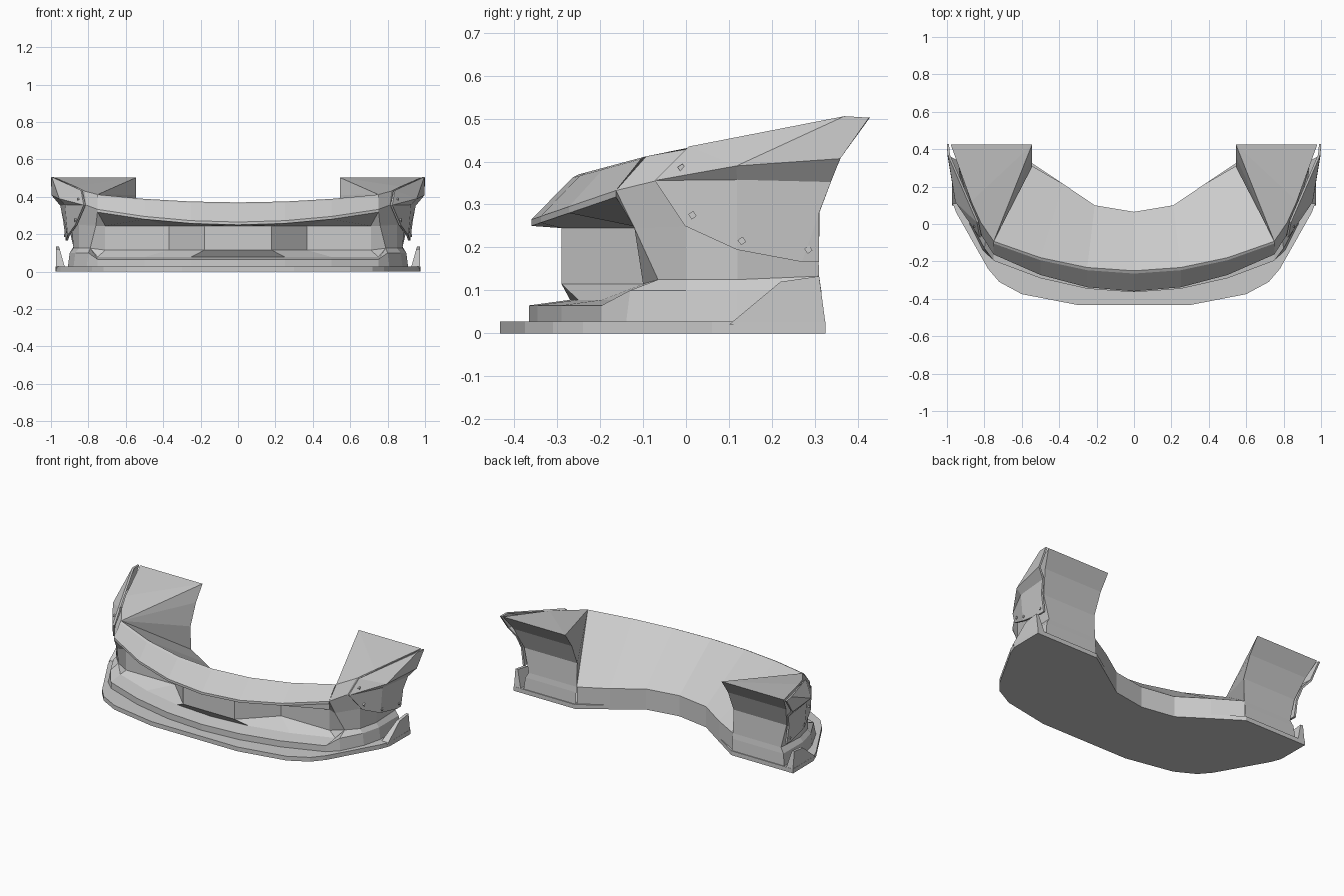
import bpy
import bmesh
from mathutils import Matrix, Vector

default_cube = bpy.data.objects.get("Cube")
if default_cube:
    bpy.data.objects.remove(default_cube, do_unlink=True)

# One flat paint for everything
paint = bpy.data.materials.new("primer grey")
paint.use_nodes = True
GREY = (0.6, 0.6, 0.6, 1)
paint.diffuse_color = GREY
paint.node_tree.nodes["Principled BSDF"].inputs["Base Color"].default_value = GREY

STATIONS = (0, .25, .5, .75)
INNER_X = .545


def arc(depth, sweep, height, rise=0):
    """Row of points across the half width, swept back and up parabolically."""
    return [(x, depth + sweep * x * x, height + rise * x * x) for x in STATIONS]


def face(bm, *points):
    return bm.faces.new([bm.verts.new(p) for p in points])


def loft(bm, *rows):
    """Skin neighbouring rows of points with quads."""
    for lower, upper in zip(rows, rows[1:]):
        for i in range(len(lower) - 1):
            face(bm, lower[i], lower[i + 1], upper[i + 1], upper[i])


def prism(bm, bottom, top):
    """Closed solid between two matching outlines."""
    face(bm, *bottom)
    face(bm, *top)
    loft(bm, bottom + bottom[:1], top + top[:1])


def finish(name, bm, thickness=0):
    """Weld the half mesh, mirror it and paint it."""
    bmesh.ops.remove_doubles(bm, verts=bm.verts, dist=.001)
    bmesh.ops.dissolve_degenerate(bm, edges=bm.edges, dist=.0005)
    bmesh.ops.recalc_face_normals(bm, faces=bm.faces)
    mesh = bpy.data.meshes.new(name)
    bm.to_mesh(mesh)
    bm.free()
    part = bpy.data.objects.new(name, mesh)
    bpy.context.collection.objects.link(part)
    mesh.materials.append(paint)
    if thickness:
        solid = part.modifiers.new("Thickness", "SOLIDIFY")
        solid.thickness = thickness
        solid.offset = 0
    mirror = part.modifiers.new("Mirror", "MIRROR")
    mirror.use_clip = True
    return part


# Nose, hood edge and sloping rear shelf
shell = bmesh.new()
hood = arc(-.25, .28, .37, .075)
nose = arc(-.36, .35, .265, .12)
lip = arc(-.36, .35, .25, .12)
shelf = [(0, .065, .13), (.21, .1, .13), (.38, .215, .13), (INNER_X, .31, .133)]
shelf_base = [(x, y, 0) for x, y, z in shelf]
loft(shell, shelf_base, shelf, hood, arc(-.265, .285, .362, .078), nose, lip)

# Air intake: forward centre grille with recessed side scoops
intake = [(0, -.29), (.18, -.29), (.37, -.1), (.71, -.1)]
roof = [(x, y, .245) for x, y in intake]
floor = [(x, y, .115) for x, y in intake]
loft(shell, lip, roof, floor)

# Fender skin, ring by ring from the top down
rings = [
    [hood[-1], (.82, .01, .43), (.87, .12, .455), (.98, .425, .503)],
    [nose[-1], (.81, -.07, .355), (.89, .12, .36), (.95, .36, .41)],
    [(.76, -.12, .245), (.85, 0, .25), (.89, .12, .25), (.915, .305, .28)],
    [(.79, -.065, .125), (.85, 0, .125), (.88, .12, .125), (.88, .31, .133)],
    [(.8, -.13, .1), (.87, 0, .1), (.9, .12, .1), (.9, .315, .1)],
    [(.81, -.14, .02), (.88, 0, .02), (.91, .12, .02), (.91, .32, .02)],
]
loft(shell, *rings)

# Stepped lower lip running into the fender
steps = [arc(-.365, .3, .02), arc(-.365, .3, .065), arc(-.27, .3, .078)]
loft(shell, *[step + [ring[0]] for step, ring in zip(steps, rings[:2:-1])])
loft(shell, floor, steps[-1])
sill = rings[3][0]
face(shell, floor[-1], steps[-1][-1], sill)
face(shell, nose[-1], rings[2][0], roof[-1], lip[-1])
face(shell, rings[2][0], sill, floor[-1], roof[-1])

# Wheel arch at the back, inner wall and top deck
outer_rim = [ring[-1] for ring in rings]
inner_rim = [(INNER_X, y, z) for x, y, z in outer_rim]
loft(shell, outer_rim, inner_rim)
for upper, lower in zip(inner_rim[:3], inner_rim[1:4]):
    face(shell, hood[-1], upper, lower)
face(shell, hood[-1], inner_rim[0], rings[0][2], rings[0][1])
face(shell, inner_rim[0], outer_rim[0], rings[0][2])
finish("bumper_shell", shell)

# Flat splitter under the whole bumper
splitter = bmesh.new()
edge = [(0, -.433), (.3, -.433), (.6, -.375), (.72, -.31), (.78, -.24),
        (.95, .06), (.973, .12), (.975, .325), (INNER_X, .325)]
outline = edge + [(x, y) for x, y, z in shelf[-2::-1]]
prism(splitter, [(x, y, 0) for x, y in outline], [(x, y, .027) for x, y in outline])
for side in [f for f in splitter.faces if all(abs(v.co.x) < .001 for v in f.verts)]:
    splitter.faces.remove(side)
finish("splitter", splitter)

# Upright fins at the splitter ends
fin = bmesh.new()
fin_profile = [(.1, .02), (.22, .12), (.31, .133), (.325, .02)]
prism(fin, [(.973, y, z) for y, z in fin_profile],
      [(.925 + .28 * (z - .02), y, z) for y, z in fin_profile])
finish("splitter_fin", fin)

# Bolt-on wheel arch flare: upper wall, undercut band and lower skirt
flare = bmesh.new()
top_edge = [(.82, -.07, .355), (.835, .01, .432), (.99, .37, .505), (.995, .427, .502)]
crease = [(.82, -.07, .355), (.95, .12, .39), (.99, .36, .408)]
tuck = [(.82, -.07, .355), (.92, .12, .36), (.945, .338, .355)]
skirt = [(.865, 0, .25), (.905, .12, .195), (.915, .27, .167), (.915, .31, .167)]
face(flare, *top_edge[:2], crease[1])
face(flare, *top_edge[1:3], crease[1])
face(flare, *top_edge[2:], *crease[:0:-1])
loft(flare, crease, tuck)
face(flare, tuck[0], skirt[0], skirt[1], tuck[1])
face(flare, tuck[1], skirt[1], skirt[2], (.93, .31, .28), tuck[2])
face(flare, *skirt[2:], (.93, .31, .28))
finish("arch_flare", flare, .012)

# Square bolt heads along the flare edge
bolts = bmesh.new()
for spot in [(.852, -.01, .385), (.868, .015, .275), (.912, .13, .215), (.922, .285, .195)]:
    place = Matrix.Translation(Vector(spot)) @ Matrix.Rotation(.6, 4, "X")
    bmesh.ops.create_cube(bolts, size=.014, matrix=place)
finish("flare_bolts", bolts)
